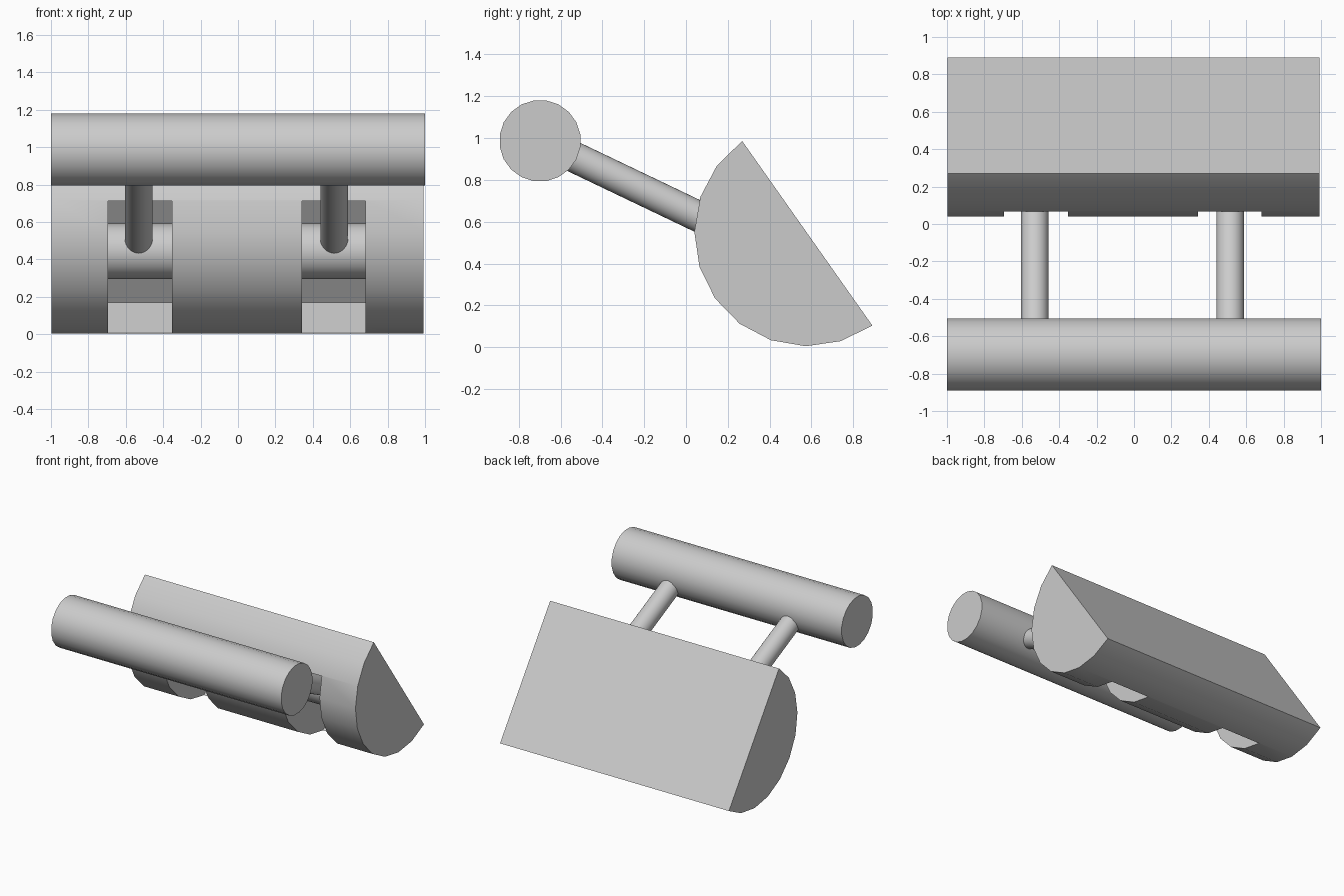
import bpy, bmesh
from math import radians, cos, sin
from mathutils import Vector

if "Cube" in bpy.data.objects:
    bpy.data.objects.remove(bpy.data.objects["Cube"])

TILT = radians(125.2)            # direction of the flat face's upper edge in the YZ plane
CENTRE = Vector((0.58, 0.5445))  # middle of the flat face (y, z)
R = 0.54


def tilted(t, n):
    """Point t along the flat face (downwards) and n out of the round side."""
    a = Vector((-cos(TILT), -sin(TILT)))
    b = Vector((-sin(TILT), cos(TILT)))
    return CENTRE + a * t + b * n


def prism(name, profile, x0, x1):
    """Extrude a YZ profile along X."""
    bm = bmesh.new()
    face = bm.faces.new([bm.verts.new((x0, p[0], p[1])) for p in profile])
    new = bmesh.ops.extrude_face_region(bm, geom=[face])["geom"]
    bmesh.ops.translate(bm, vec=(x1 - x0, 0, 0),
                        verts=[v for v in new if isinstance(v, bmesh.types.BMVert)])
    bmesh.ops.recalc_face_normals(bm, faces=bm.faces)
    me = bpy.data.meshes.new(name)
    bm.to_mesh(me)
    bm.free()
    ob = bpy.data.objects.new(name, me)
    bpy.context.collection.objects.link(ob)
    return ob


def activate(ob):
    bpy.ops.object.select_all(action='DESELECT')
    ob.select_set(True)
    bpy.context.view_layer.objects.active = ob


def smooth(ob):
    activate(ob)
    bpy.ops.object.shade_smooth_by_angle(angle=radians(30))


def rod(name, start, end, radius, sides, turn=0.0):
    start, end = Vector(start), Vector(end)
    d = end - start
    bpy.ops.mesh.primitive_cylinder_add(vertices=sides, radius=radius, depth=d.length,
                                        location=(start + end) / 2)
    ob = bpy.context.object
    ob.name = name
    for v in ob.data.vertices:   # spin the facets about the rod's own axis
        x, y = v.co.x, v.co.y
        v.co.x, v.co.y = x * cos(turn) - y * sin(turn), x * sin(turn) + y * cos(turn)
    ob.rotation_euler = d.to_track_quat('Z', 'Y').to_euler()
    smooth(ob)
    return ob


# half-round body with two slots cut in its round side
arc = [CENTRE + R * Vector((cos(TILT + radians(18 * i)), sin(TILT + radians(18 * i))))
       for i in range(11)]
body = prism("half_round_body", arc, -0.997, 0.993)
slots = [(-0.694, -0.353), (0.341, 0.681)]
for x0, x1 in slots:
    cutter = prism("slot_cutter", [tilted(-0.433, 0.035), tilted(0.433, 0.035),
                                   tilted(0.433, 0.8), tilted(-0.433, 0.8)], x0, x1)
    cutter.hide_render = True
    activate(body)
    mod = body.modifiers.new("slot", 'BOOLEAN')
    mod.operation, mod.solver, mod.object = 'DIFFERENCE', 'EXACT', cutter
    bpy.ops.object.modifier_apply(modifier=mod.name)
    bpy.data.objects.remove(cutter)
smooth(body)

# long handle bar
bar_y, bar_z = -0.698, 0.987
rod("handle_bar", (-1, bar_y, bar_z), (1, bar_y, bar_z), 0.195, 20, radians(9))

# hinge pins in the slots and arms joining them to the bar
pin = tilted(0, 0.174)
for side, (x0, x1), ax in zip(("left", "right"), slots, (-0.531, 0.514)):
    rod(side + "_hinge_pin", (x0 - 0.01, *pin), (x1 + 0.01, *pin), 0.148, 32)
    rod(side + "_arm", (ax, bar_y, bar_z), (ax, *pin), 0.074, 32)
